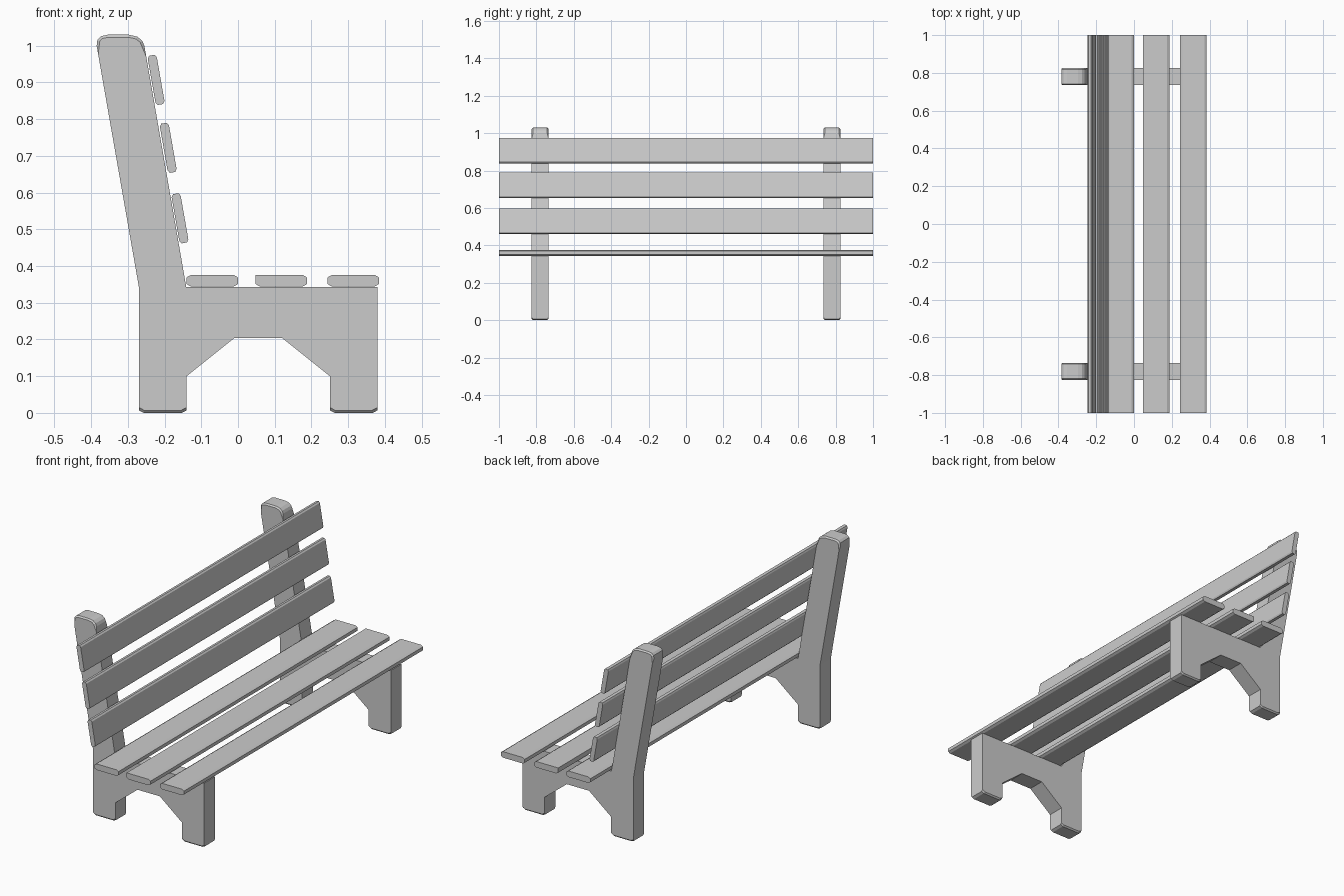
import bpy, bmesh
from math import radians
from mathutils import Matrix, Vector

if "Cube" in bpy.data.objects:
    bpy.data.objects.remove(bpy.data.objects["Cube"])


def extrude_profile(name, points, y0, y1, soften=None):
    """Extrude an x-z outline along y; soften picks cap edges to bevel."""
    bm = bmesh.new()
    face = bm.faces.new([bm.verts.new((x, y0, z)) for x, z in points])
    ext = bmesh.ops.extrude_face_region(bm, geom=[face])
    moved = [g for g in ext["geom"] if isinstance(g, bmesh.types.BMVert)]
    bmesh.ops.translate(bm, verts=moved, vec=(0, y1 - y0, 0))
    bmesh.ops.recalc_face_normals(bm, faces=bm.faces)
    if soften:
        edges = [e for e in bm.edges
                 if abs(e.verts[0].co.y - e.verts[1].co.y) < 1e-5
                 and all(soften(v.co.z) for v in e.verts)]
        bmesh.ops.bevel(bm, geom=edges, offset=0.007, segments=1,
                        affect='EDGES', clamp_overlap=True)
    mesh = bpy.data.meshes.new(name)
    bm.to_mesh(mesh)
    bm.free()
    obj = bpy.data.objects.new(name, mesh)
    bpy.context.collection.objects.link(obj)
    return obj


def board_profile(cx, cz, w, h, cut_x, cut_z, tilt=0.0, square_corner=False):
    """Rectangle with chamfered corners, optionally tilted in the x-z plane."""
    a, b = w / 2, h / 2
    pts = [(-a, -b + cut_z), (-a + cut_x, -b), (a - cut_x, -b), (a, -b + cut_z),
           (a, b - cut_z), (a - cut_x, b)]
    pts += [(-a, b)] if square_corner else [(-a + cut_x, b), (-a, b - cut_z)]
    rot = Matrix.Rotation(tilt, 2)
    return [tuple(rot @ Vector(p) + Vector((cx, cz))) for p in pts]


# End supports: legs, arch and leaning back post in one outline
support = [
    (-0.27, 0.007), (-0.257, 0), (-0.153, 0), (-0.14, 0.007),
    (-0.14, 0.10), (-0.01, 0.204), (0.12, 0.204), (0.25, 0.10),
    (0.25, 0.007), (0.263, 0), (0.367, 0), (0.38, 0.007),
    (0.38, 0.343), (-0.141, 0.343),
    (-0.255, 1.0), (-0.261, 1.014), (-0.275, 1.025), (-0.297, 1.03),
    (-0.355, 1.03), (-0.373, 1.026), (-0.383, 1.016), (-0.385, 1.0),
    (-0.27, 0.343),
]
for side, y in (("left", -0.78), ("right", 0.78)):
    extrude_profile(side + "_support", support, y - 0.045, y + 0.045,
                    lambda z: z > 0.99 or z < 0.01)

# Seat slats
for i, cx in enumerate((-0.07, 0.118, 0.314)):
    extrude_profile(f"seat_slat_{i + 1}",
                    board_profile(cx, 0.36, 0.14, 0.032, 0.012, 0.007,
                                  square_corner=(i == 1)), -1, 1)

# Back slats, leaning with the posts
for i, (cx, cz) in enumerate(((-0.158, 0.53), (-0.19, 0.722), (-0.223, 0.907))):
    extrude_profile(f"back_slat_{i + 1}",
                    board_profile(cx, cz, 0.025, 0.136, 0.005, 0.008,
                                  tilt=radians(9.9)), -1, 1)
